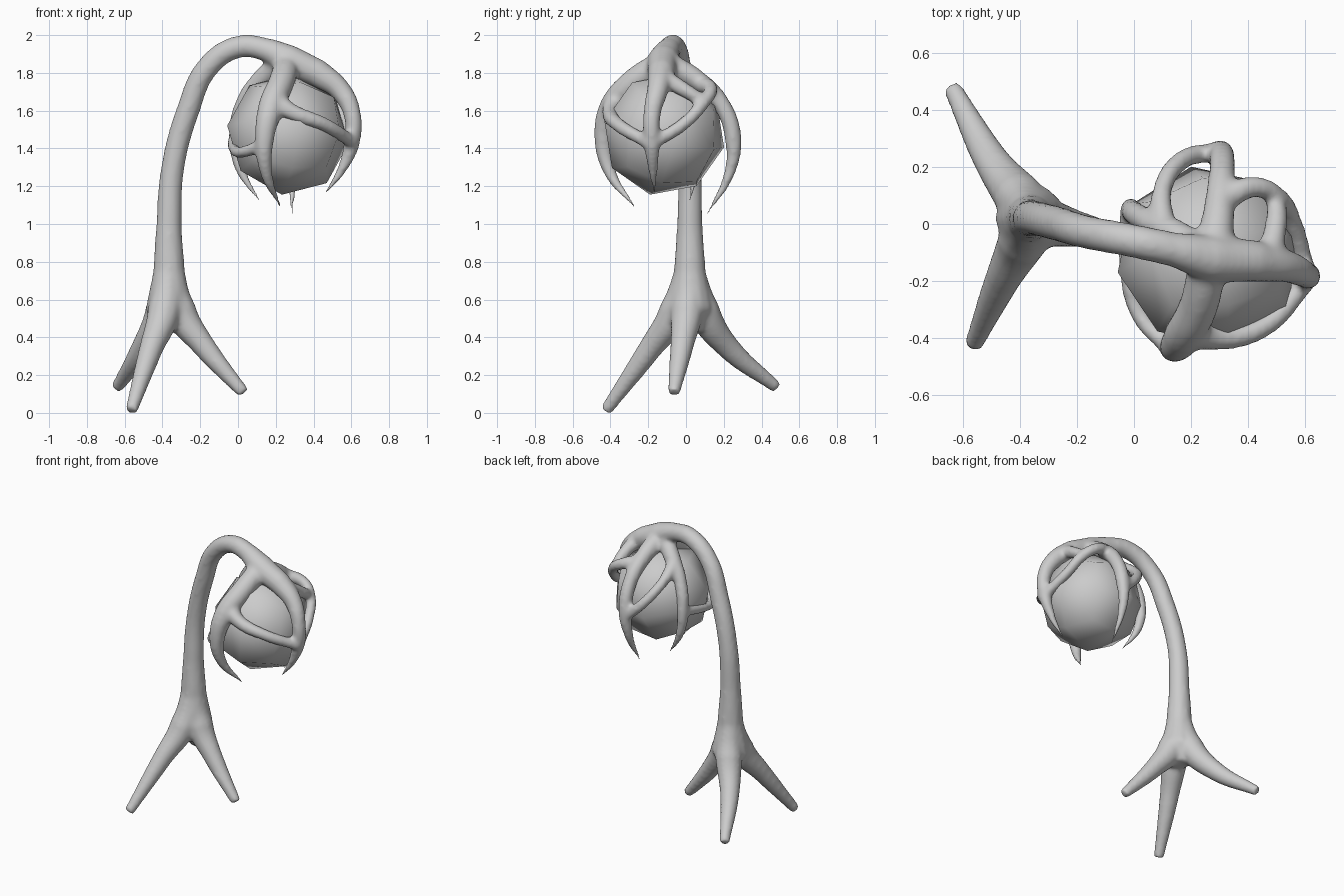
import bpy
import bmesh
from mathutils import Vector


def tubes(name, paths):
    """Tapered round tubes; every point is (x, y, z, radius)."""
    cu = bpy.data.curves.new(name + "_curve", 'CURVE')
    cu.dimensions = '3D'
    cu.bevel_depth = 1.0
    cu.bevel_resolution = 4
    cu.resolution_u = 10
    cu.use_fill_caps = True
    for pts in paths:
        sp = cu.splines.new('BEZIER')
        sp.bezier_points.add(len(pts) - 1)
        for bp, p in zip(sp.bezier_points, pts):
            bp.co = p[:3]
            bp.radius = p[3]
            bp.handle_left_type = bp.handle_right_type = 'AUTO'
    tmp = bpy.data.objects.new(name + "_path", cu)
    bpy.context.collection.objects.link(tmp)
    dg = bpy.context.evaluated_depsgraph_get()
    me = bpy.data.meshes.new_from_object(tmp.evaluated_get(dg))
    bpy.data.objects.remove(tmp)
    ob = bpy.data.objects.new(name, me)
    bpy.context.collection.objects.link(ob)
    return ob


paths = []

# arched stalk
paths.append([(-.365, .025, .43, .06), (-.365, .02, .55, .125), (-.365, .02, .75, .085),
              (-.365, .02, 1.0, .068),
              (-.345, .02, 1.3, .062), (-.265, .0, 1.6, .062), (-.16, -.03, 1.83, .06),
              (.0, -.06, 1.937, .06), (.14, -.09, 1.925, .062), (.27, -.12, 1.865, .085),
              (.42, -.13, 1.80, .075)])

# three spreading roots
for tip, mid in [((.03, -.065, .105), (-.19, -.02, .365)),
                 ((-.565, -.425, .012), (-.46, -.19, .34)),
                 ((-.64, .48, .135), (-.50, .22, .35))]:
    mx, my, mz = mid
    paths.append([(-.365, .02, .82, .06), (-.36 + (mx + .36) * .3, .02 + (my - .02) * .35, .54, .09),
                  (mx, my, mz, .064), (*tip, .034)])

# four claw ribs
R = .047
ribs = [
    [(.42, -.13, 1.80, .075), (.54, -.15, 1.71, .058), (.605, -.18, 1.58, R), (.60, -.18, 1.42, .044),
     (.55, -.175, 1.29, .027), (.46, -.165, 1.16, .008)],
    [(.26, -.13, 1.85, .07), (.23, -.28, 1.75, .07), (.175, -.39, 1.62, .07), (.14, -.435, 1.45, .052),
     (.15, -.40, 1.27, .034), (.225, -.27, 1.09, .008)],
    [(.28, -.11, 1.85, .07), (.30, .06, 1.76, .055), (.31, .19, 1.63, R), (.305, .25, 1.45, .046),
     (.29, .23, 1.27, .03), (.285, .11, 1.05, .008)],
    [(.24, -.10, 1.86, .06), (.13, -.03, 1.77, .055), (.03, .02, 1.64, .044), (-.01, .05, 1.47, .04),
     (.01, .05, 1.30, .03), (.115, .02, 1.12, .008)],
]
paths += ribs

# cross braces between the ribs
S = .035
paths += [
    [(.18, -.37, 1.66, .06), (.29, -.40, 1.59, .045), (.45, -.365, 1.53, .038), (.61, -.20, 1.43, S)],
    [(.30, .08, 1.74, .05), (.42, .13, 1.71, .038), (.51, .09, 1.64, .036), (.56, .0, 1.54, S),
     (.605, -.17, 1.43, S)],
    [(.50, .09, 1.65, .035), (.50, .0, 1.705, .04), (.47, -.13, 1.78, .05)],
    [(.10, .0, 1.74, .045), (.10, .12, 1.66, S), (.17, .225, 1.54, S), (.29, .255, 1.42, S)],
    [(-.015, .05, 1.46, S), (-.025, -.13, 1.41, .03), (.02, -.32, 1.38, .032), (.135, -.44, 1.42, S)],
]

# fuse everything into one organic skin
stalk = tubes("stalk_and_cage", paths)
rm = stalk.modifiers.new("fuse", 'REMESH')
rm.mode = 'VOXEL'
rm.voxel_size = .0125
rm.use_smooth_shade = True
sm = stalk.modifiers.new("soften", 'SMOOTH')
sm.factor = .5
sm.iterations = 12

# faceted bulb held in the cage: a coarse cube sphere
me = bpy.data.meshes.new("bulb")
bm = bmesh.new()
bmesh.ops.create_cube(bm, size=2)
bmesh.ops.subdivide_edges(bm, edges=bm.edges[:], cuts=1, use_grid_fill=True)
for v in bm.verts:
    v.co = v.co.normalized() * .33
for f in bm.faces:
    f.smooth = True
bm.to_mesh(me)
bm.free()
bulb = bpy.data.objects.new("bulb", me)
bpy.context.collection.objects.link(bulb)
bulb.location = Vector((.265, -.115, 1.475))
bulb.rotation_euler = (-.21, .14, .17)
